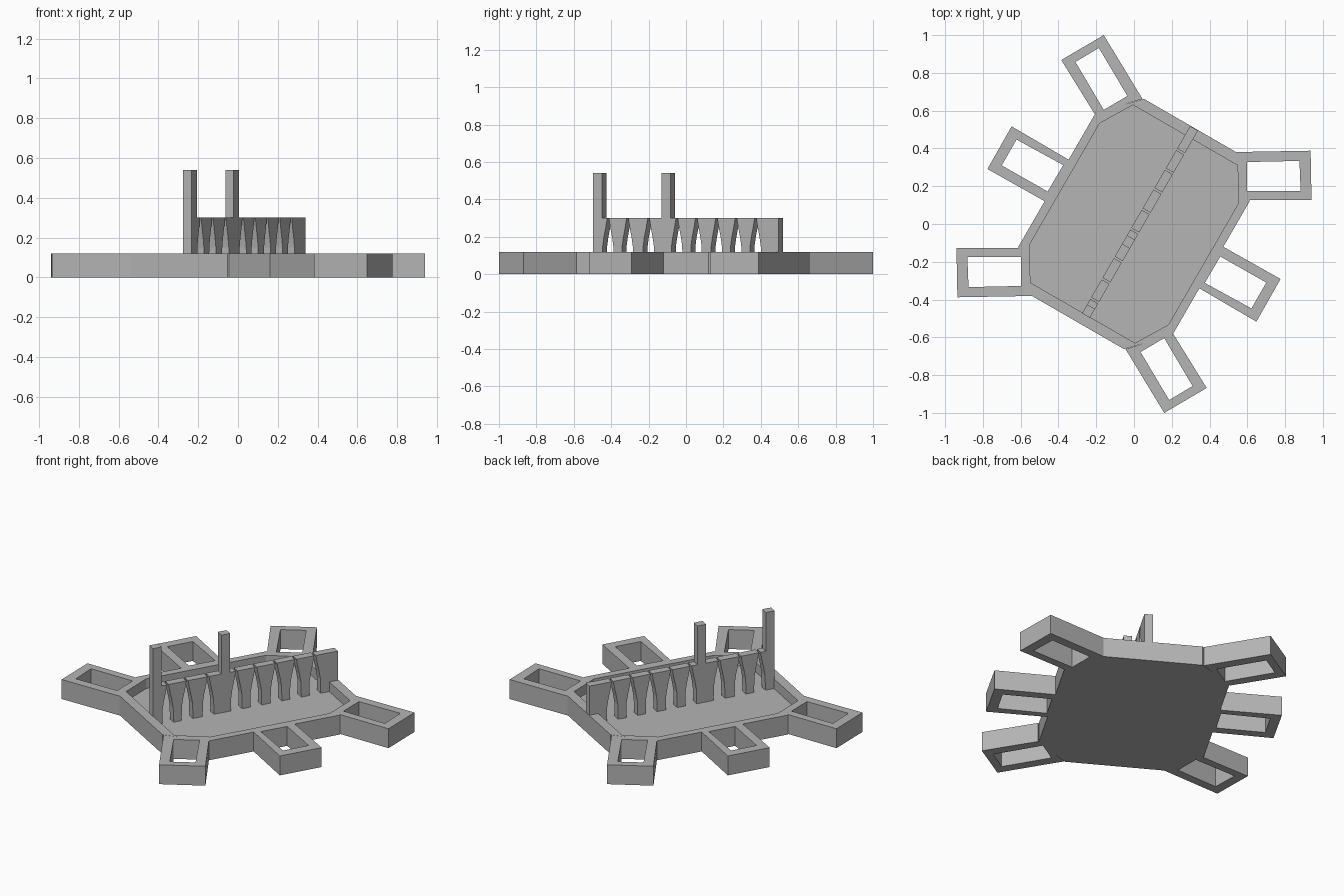
import bpy
import bmesh
import math
from mathutils import Matrix

cube = bpy.data.objects.get("Cube")
if cube:
    bpy.data.objects.remove(cube, do_unlink=True)

gray = bpy.data.materials.new("plain gray")
gray.use_nodes = True
gray.diffuse_color = (0.46, 0.46, 0.46, 1)
gray.node_tree.nodes["Principled BSDF"].inputs["Base Color"].default_value = gray.diffuse_color

RIM, FLOOR, TOP, TALL = 0.12, 0.06, 0.30, 0.54
TURN = Matrix.Rotation(math.radians(60), 4, "Z")


def finish(name, bm, matrix=None):
    if matrix:
        bm.transform(matrix)
    bmesh.ops.recalc_face_normals(bm, faces=bm.faces)
    mesh = bpy.data.meshes.new(name)
    bm.to_mesh(mesh)
    bm.free()
    mesh.materials.append(gray)
    obj = bpy.data.objects.new(name, mesh)
    bpy.context.collection.objects.link(obj)
    return obj


def loop(bm, points, z):
    return [bm.verts.new((x, y, z)) for x, y in points]


def bridge(bm, a, b):
    for i in range(len(a)):
        j = (i + 1) % len(a)
        bm.faces.new((a[i], a[j], b[j], b[i]))


# Tray: eight-sided hull with a raised rim and a sunken floor
def octagon(long_u, long_v, end_u, end_v):
    return [(long_u, long_v), (-long_u, long_v), (-end_u, end_v), (-end_u, -end_v),
            (-long_u, -long_v), (long_u, -long_v), (end_u, -end_v), (end_u, end_v)]


outer = octagon(0.41, 0.47, 0.6, 0.285)
inner = octagon(0.37, 0.424, 0.543, 0.32)
bm = bmesh.new()
rings = [loop(bm, outer, 0), loop(bm, outer, RIM), loop(bm, inner, RIM), loop(bm, inner, FLOOR)]
for a, b in zip(rings, rings[1:]):
    bridge(bm, a, b)
bm.faces.new(rings[0])
bm.faces.new(rings[3])
finish("tray", bm, TURN)


# Open frames around the rim, each repeated by a half turn
def frame(name, outside, hole):
    for side, s in (("a", 1), ("b", -1)):
        bm = bmesh.new()
        o = [(s * x, s * y) for x, y in outside]
        h = [(s * x, s * y) for x, y in hole]
        r = [loop(bm, o, 0), loop(bm, o, RIM), loop(bm, h, RIM), loop(bm, h, 0)]
        for i in range(4):
            bridge(bm, r[i], r[(i + 1) % 4])
        finish(f"{name}_{side}", bm)


frame("end_frame",
      [(-0.21, 0.585), (-0.385, 0.868), (-0.16, 1.0), (0.045, 0.662)],
      [(-0.16, 0.604), (-0.31, 0.858), (-0.186, 0.932), (-0.035, 0.678)])
frame("side_frame",
      [(0.543, 0.381), (0.935, 0.388), (0.94, 0.128), (0.606, 0.127)],
      [(0.597, 0.328), (0.876, 0.334), (0.882, 0.175), (0.599, 0.175)])
frame("middle_frame",
      [(-0.472, 0.12), (-0.776, 0.291), (-0.648, 0.517), (-0.345, 0.34)],
      [(-0.457, 0.172), (-0.7, 0.31), (-0.622, 0.447), (-0.375, 0.312)])

# Row of posts flaring upward into near-touching arches
FLARE = [(FLOOR, 0.03), (0.15, 0.028), (0.2, 0.02), (0.25, 0.009), (TOP, 0)]


def post(name, start, end, flare_start=True, flare_end=True, tower=None):
    right = [(end - d * flare_end, z) for z, d in FLARE]
    left = [(start + d * flare_start, z) for z, d in FLARE]
    crown = []
    if tower:
        a, b = tower
        crown = [(b, TOP), (b, TALL), (a, TALL)]
        if a > start:
            crown.append((a, TOP))
        else:
            left.pop()
    bm = bmesh.new()
    outline = right + crown + left[::-1]
    front = [bm.verts.new((u, -0.046, z)) for u, z in outline]
    back = [bm.verts.new((u, 0.002, z)) for u, z in outline]
    bm.faces.new(front)
    bm.faces.new(back)
    bridge(bm, front, back)
    finish(name, bm, TURN)


gaps = [-0.455, -0.335, -0.205, -0.03, 0.09, 0.215, 0.335, 0.455]
HALF = 0.005
post("tall_end_post", -0.547, gaps[0] - HALF, flare_start=False, tower=(-0.547, -0.493))
for i, (a, b) in enumerate(zip(gaps, gaps[1:])):
    wide = b - a > 0.15
    post("tall_middle_post" if wide else f"post_{i + 1}", a + HALF, b - HALF,
         tower=(-0.124, -0.07) if wide else None)
post("end_block", gaps[-1] + HALF, 0.597, flare_end=False)
